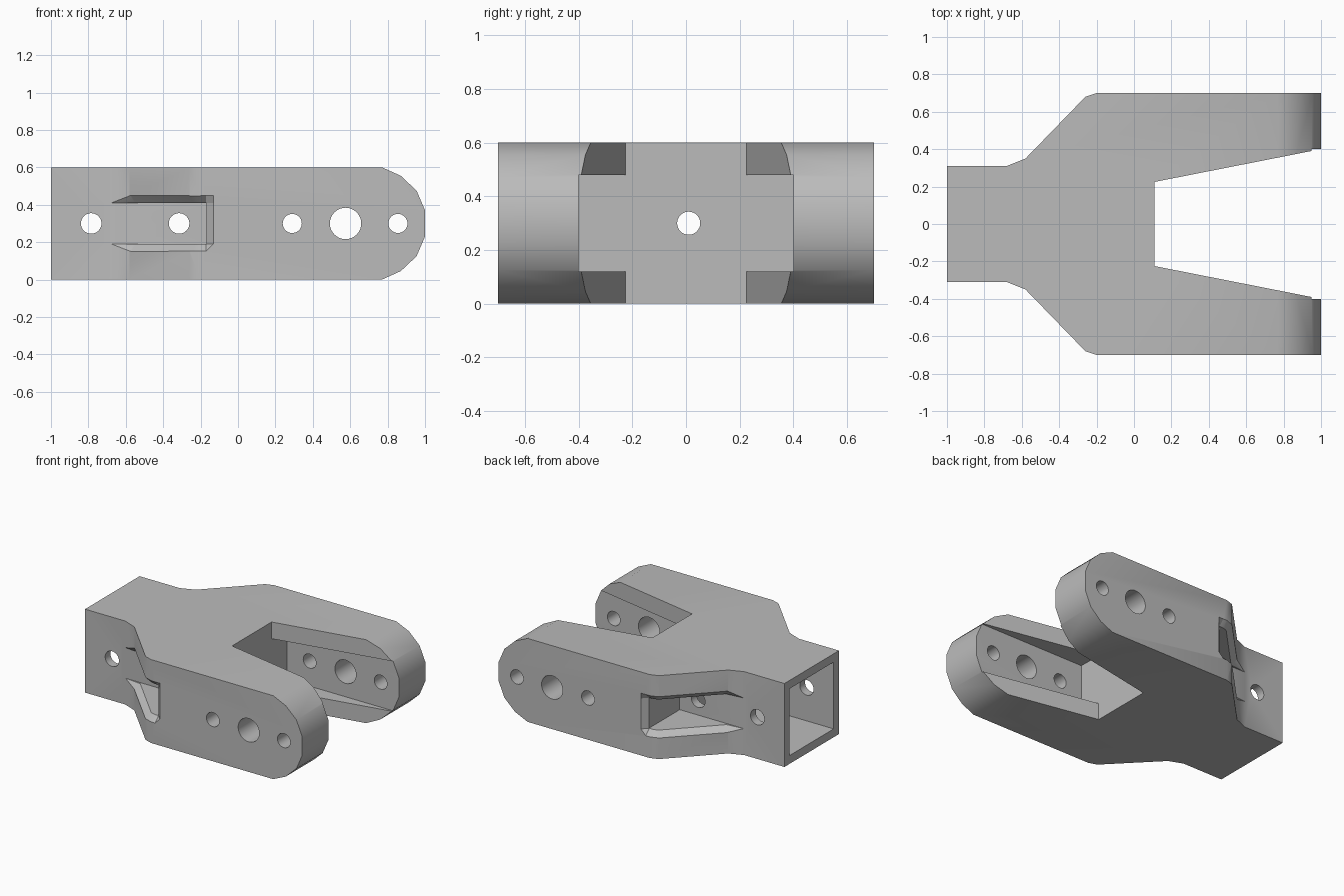
import bpy, bmesh, math
from mathutils import Matrix

if "Cube" in bpy.data.objects:
    bpy.data.objects.remove(bpy.data.objects["Cube"], do_unlink=True)

grey = bpy.data.materials.new("mid grey")
grey.use_nodes = True
grey.diffuse_color = (0.5, 0.5, 0.5, 1)
grey.node_tree.nodes["Principled BSDF"].inputs["Base Color"].default_value = (0.5, 0.5, 0.5, 1)


def finish(name, bm):
    bmesh.ops.recalc_face_normals(bm, faces=bm.faces)
    mesh = bpy.data.meshes.new(name)
    bm.to_mesh(mesh)
    bm.free()
    mesh.materials.append(grey)
    obj = bpy.data.objects.new(name, mesh)
    bpy.context.collection.objects.link(obj)
    return obj


def loft(name, rings):
    """Closed solid through rings of equal point count."""
    bm = bmesh.new()
    loops = [[bm.verts.new(p) for p in ring] for ring in rings]
    n = len(loops[0])
    for a, b in zip(loops, loops[1:]):
        for i in range(n):
            j = (i + 1) % n
            bm.faces.new((a[i], a[j], b[j], b[i]))
    bm.faces.new(loops[0])
    bm.faces.new(loops[-1])
    return finish(name, bm)


def plan_prism(name, points, z0, z1):
    return loft(name, [[(x, y, z) for x, y in points] for z in (z0, z1)])


def box(name, x0, x1, y0, y1, z0, z1):
    return plan_prism(name, [(x0, y0), (x1, y0), (x1, y1), (x0, y1)], z0, z1)


def rod(name, radius, length, centre, axis):
    bm = bmesh.new()
    turn = Matrix.Rotation(math.pi / 2, 4, axis)
    bmesh.ops.create_cone(bm, cap_ends=True, segments=32, radius1=radius, radius2=radius,
                          depth=length, matrix=Matrix.Translation(centre) @ turn)
    return finish(name, bm)


def boolean(target, tool, operation="DIFFERENCE"):
    mod = target.modifiers.new("cut", "BOOLEAN")
    mod.operation = operation
    mod.solver = "EXACT"
    mod.object = tool
    tool.hide_render = True
    bpy.ops.object.select_all(action="DESELECT")
    bpy.context.view_layer.objects.active = target
    target.select_set(True)
    bpy.ops.object.modifier_apply(modifier=mod.name)
    bpy.data.objects.remove(tool, do_unlink=True)


# Body: plan outline crossed with the round-nosed side profile
half = [(-1, 0.31), (-0.68, 0.31), (-0.58, 0.35), (-0.26, 0.68), (-0.2, 0.7), (1.1, 0.7)]
outline = half + [(x, -y) for x, y in reversed(half)]
body = plan_prism("fork_body", outline, -0.1, 0.7)
nose = [(-1.1, 0.3), (0.77, 0.3), (0.87, 0.255), (0.955, 0.175), (1, 0.07)]
side = [(x, 0.3 + h) for x, h in nose] + [(x, 0.3 - h) for x, h in reversed(nose)]
boolean(body, loft("side_profile", [[(x, y, z) for x, z in side] for y in (-0.9, 0.9)]),
        "INTERSECT")

# Gap between the arms: tapered notch plus a wider slot at mid height
notch = [(0.11, -0.225), (1.1, -0.42), (1.1, 0.42), (0.11, 0.225)]
boolean(body, plan_prism("notch_cutter", notch, -0.1, 0.7))
boolean(body, box("slot_cutter", 0.11, 1.1, -0.4, 0.4, 0.12, 0.48))

# Square socket in the stem
boolean(body, box("socket_cutter", -1.1, -0.1, -0.25, 0.25, 0.06, 0.54))

# Side pockets with a bevelled rim
rim_outer = [(-0.58, 0.352), (-0.57, 0.362), (-0.26, 0.682), (-0.2, 0.702),
             (-0.17, 0.702), (-0.13, 0.702), (-0.13, 0.8), (-0.7, 0.8)]
rim_inner = [(-0.68, 0.311), (-0.55, 0.325), (-0.235, 0.65), (-0.2, 0.66),
             (-0.17, 0.66), (-0.13, 0.702), (-0.13, 0.8), (-0.7, 0.8)]
levels = [(0.15, rim_outer), (0.19, rim_inner), (0.41, rim_inner), (0.45, rim_outer)]
for s in (1, -1):
    boolean(body, loft("rim_cutter", [[(x, s * y, z) for x, y in ring] for z, ring in levels]))
    boolean(body, box("pocket_cutter", -0.75, -0.168, s * 0.311, s * 0.9, 0.19, 0.41))

# Cross holes and the lengthwise hole
for x, radius in ((-0.785, 0.055), (-0.315, 0.055), (0.29, 0.051), (0.575, 0.084), (0.855, 0.051)):
    boolean(body, rod("hole_cutter", radius, 2, (x, 0, 0.3), "X"))
boolean(body, rod("hole_cutter", 0.043, 0.6, (0, 0.01, 0.3), "Y"))

bpy.ops.object.select_all(action="DESELECT")
body.select_set(True)
bpy.context.view_layer.objects.active = body
bpy.ops.object.shade_smooth_by_angle(angle=math.radians(30))
